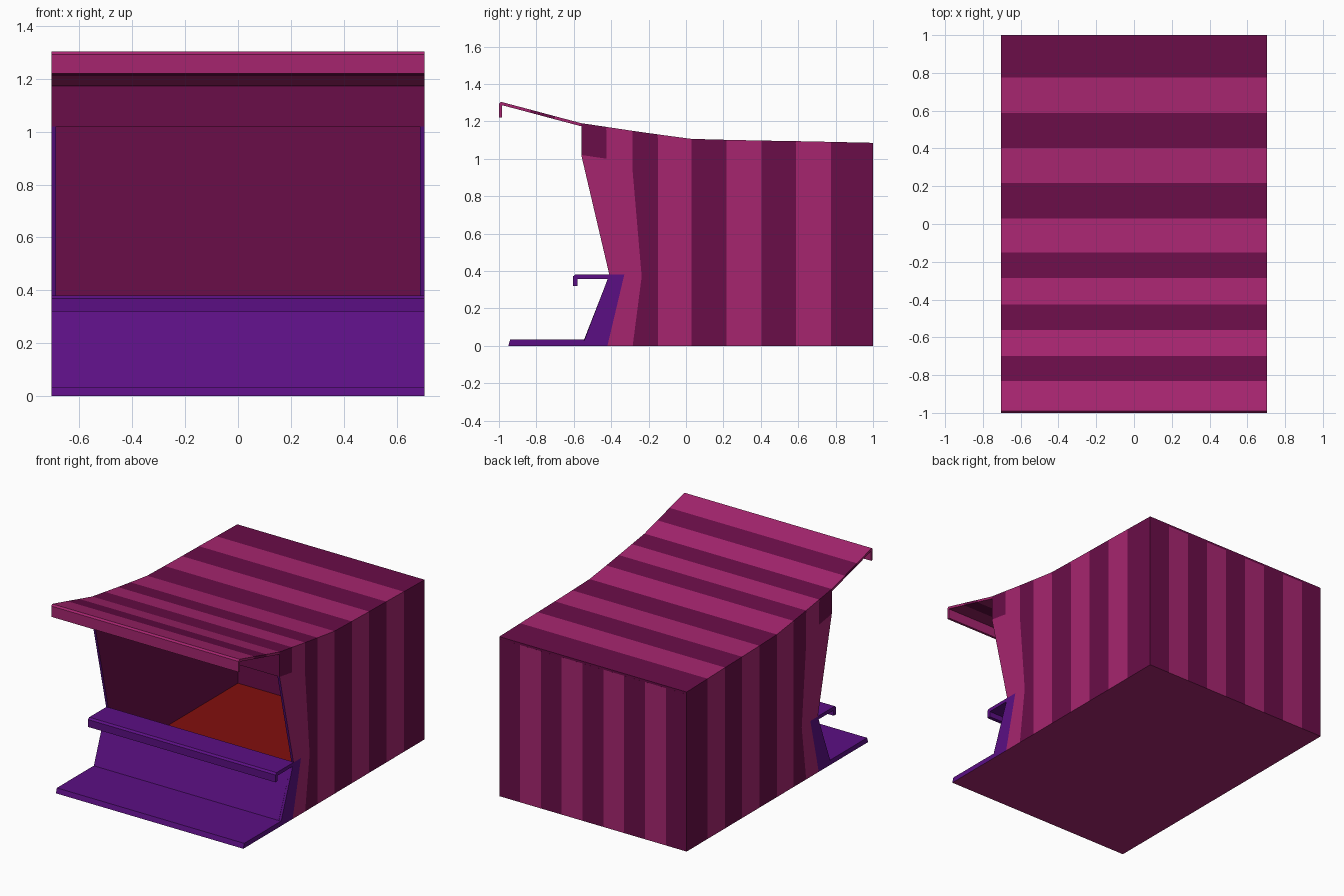
import bpy, bmesh
from mathutils import Vector

if "Cube" in bpy.data.objects:
    bpy.data.objects.remove(bpy.data.objects["Cube"])

W = 0.705          # half width
T = 0.016          # cloth thickness
DARK, LIGHT, PURPLE, RED = range(4)


def srgb(r, g, b):
    return tuple((c / 255 / 12.92) if c < 10 else ((c / 255 + 0.055) / 1.055) ** 2.4
                 for c in (r, g, b)) + (1.0,)


MATS = []
for name, col in (("dark plum", (106, 13, 72)), ("light magenta", (166, 37, 111)),
                  ("purple", (91, 15, 131)), ("red floor", (130, 15, 13))):
    m = bpy.data.materials.new(name)
    m.diffuse_color = srgb(*col)
    m.use_nodes = True
    m.node_tree.nodes["Principled BSDF"].inputs["Base Color"].default_value = m.diffuse_color
    MATS.append(m)


def finish(name, bm):
    bmesh.ops.recalc_face_normals(bm, faces=bm.faces)
    me = bpy.data.meshes.new(name)
    for m in MATS:
        me.materials.append(m)
    bm.to_mesh(me)
    bm.free()
    ob = bpy.data.objects.new(name, me)
    bpy.context.collection.objects.link(ob)
    return ob


def slab(name, polys, offset, rule):
    """Join flat coloured polygons and thicken them; rule colours the other faces."""
    bm = bmesh.new()
    for pts, mat in polys:
        bm.faces.new([bm.verts.new(p) for p in pts]).material_index = mat
    bmesh.ops.remove_doubles(bm, verts=bm.verts, dist=1e-4)
    outer = {f: f.material_index for f in bm.faces}
    ret = bmesh.ops.extrude_face_region(bm, geom=list(bm.faces), use_keep_orig=True)
    moved = [v for v in ret["geom"] if isinstance(v, bmesh.types.BMVert)]
    bmesh.ops.translate(bm, verts=moved, vec=offset)
    bmesh.ops.recalc_face_normals(bm, faces=bm.faces)
    for f in bm.faces:
        f.material_index = outer[f] if f in outer else rule(f)
    return finish(name, bm)


def sheet(name, pts, thick, mats, half, inner=None):
    """Bent sheet following a (y, z) path, spanning the width."""
    P = [Vector(p) for p in pts]
    segs = [(b - a).normalized() for a, b in zip(P, P[1:])]
    nrm = [Vector((-d.y, d.x)) for d in segs]
    Q = []
    for i, p in enumerate(P):
        a, b = nrm[max(i - 1, 0)], nrm[min(i, len(nrm) - 1)]
        Q.append(p + (a + b) / (1 + a.dot(b)) * thick)
    bm = bmesh.new()
    rows = [[bm.verts.new((x, p.x, p.y)) for p in path]
            for path in (P, Q) for x in (-half, half)]
    a, b, c, d = rows
    n = len(P) - 1
    for i in range(n):
        inside = inner(P[i + 1].x) if inner else None
        for r, s in ((a, b), (c, d), (a, c), (b, d)):
            f = bm.faces.new((r[i], r[i + 1], s[i + 1], s[i]))
            f.material_index = inside if (r is c and inside is not None) else mats[i]
    for i in (0, n):
        bm.faces.new((a[i], b[i], d[i], c[i])).material_index = mats[min(i, n - 1)]
    return finish(name, bm)


def box(name, x, y0, y1, z0, z1, rule, slant=0.0):
    bm = bmesh.new()
    bmesh.ops.create_cube(bm, size=1)
    for v in bm.verts:
        front, top = v.co.y < 0, v.co.z > 0
        v.co = (x if v.co.x > 0 else -x,
                (y0 + (slant if top else 0)) if front else y1, z1 if top else z0)
    bm.normal_update()
    for f in bm.faces:
        f.material_index = rule(f)
    return finish(name, bm)


# Striped roof with overhang and front lip
ROOF = [(1, 1.085), (.775, 1.09), (.587, 1.094), (.403, 1.097), (.217, 1.101), (.03, 1.106),
        (-.15, 1.13), (-.285, 1.149), (-.425, 1.17), (-.56, 1.19), (-.70, 1.227),
        (-.83, 1.262), (-.97, 1.299), (-.99, 1.304), (-1, 1.293), (-1, 1.22)]
roof_mats = [min(i, 11) % 2 for i in range(len(ROOF) - 1)]


def roof_inner(y):
    if y > -0.57:
        return DARK
    return DARK if -0.84 < y < -0.71 else LIGHT


sheet("striped_roof", ROOF, T, roof_mats, W, roof_inner)


# Striped side walls with purple front edges
def side_rule(f):
    c = f.calc_center_median()
    if f.normal.z < -0.9 and c.z < 0.01:
        return LIGHT
    if abs(f.normal.x) > 0.9 or c.z > 1.02 or c.y > 0.9:
        return DARK
    return PURPLE


tops = [(y, z - 0.015) for y, z in ROOF[:10]]
for s, side in ((1, "right"), (-1, "left")):
    shapes = []
    for i in range(6):
        (ya, za), (yb, zb) = tops[i], tops[i + 1]
        shapes.append(([(ya, 0), (ya, za), (yb, zb), (yb, 0)], i % 2))
    bend = [(-.285, .93), (-.237, .37), (-.285, 0)]
    shapes.append(([(-.15, 0), tops[6], tops[7]] + bend, DARK))
    shapes.append(([tops[7]] + bend + [(-.42, 0), (-.33, .38), (-.41, .38), (-.56, 1.02),
                                       (-.425, 1.0), tops[8]], LIGHT))
    shapes.append(([tops[8], (-.425, 1.0), (-.56, 1.02), tops[9]], DARK))
    shapes.append(([(-.42, 0), (-.33, .38), (-.41, .38), (-.555, 0)], PURPLE))
    slab(side + "_wall", [([(s * W, y, z) for y, z in p], m) for p, m in shapes],
         (-s * T, 0, 0), side_rule)

# Back wall with nine stripes
xi = W - T
edges = [-xi] + [-W + 2 * W * i / 9 for i in range(1, 9)] + [xi]
slab("back_wall", [([(a, 1, 0), (b, 1, 0), (b, 1, 1.07), (a, 1, 1.07)], i % 2)
                   for i, (a, b) in enumerate(zip(edges, edges[1:]))],
     (0, -T, 0), lambda f: LIGHT if f.normal.z < -0.9 else DARK)

# Valance above the opening
box("valance", xi, -.56, -.545, 1.02, 1.18, lambda f: DARK)

# Floor and front step
box("floor", xi, -.55, .985, 0, .015, lambda f: RED if f.normal.z > 0.5 else LIGHT)
box("front_step", W, -.95, -.545, 0, .033,
    lambda f: LIGHT if f.normal.z < -0.5 else PURPLE, slant=0.01)

# Sloping counter front and counter shelf with lip
sheet("counter_front", [(-.415, .365), (-.55, .02)], .014, [PURPLE], xi)
sheet("counter_shelf", [(-.405, .381), (-.592, .381), (-.605, .37), (-.605, .32)],
      .024, [PURPLE] * 3, W)
